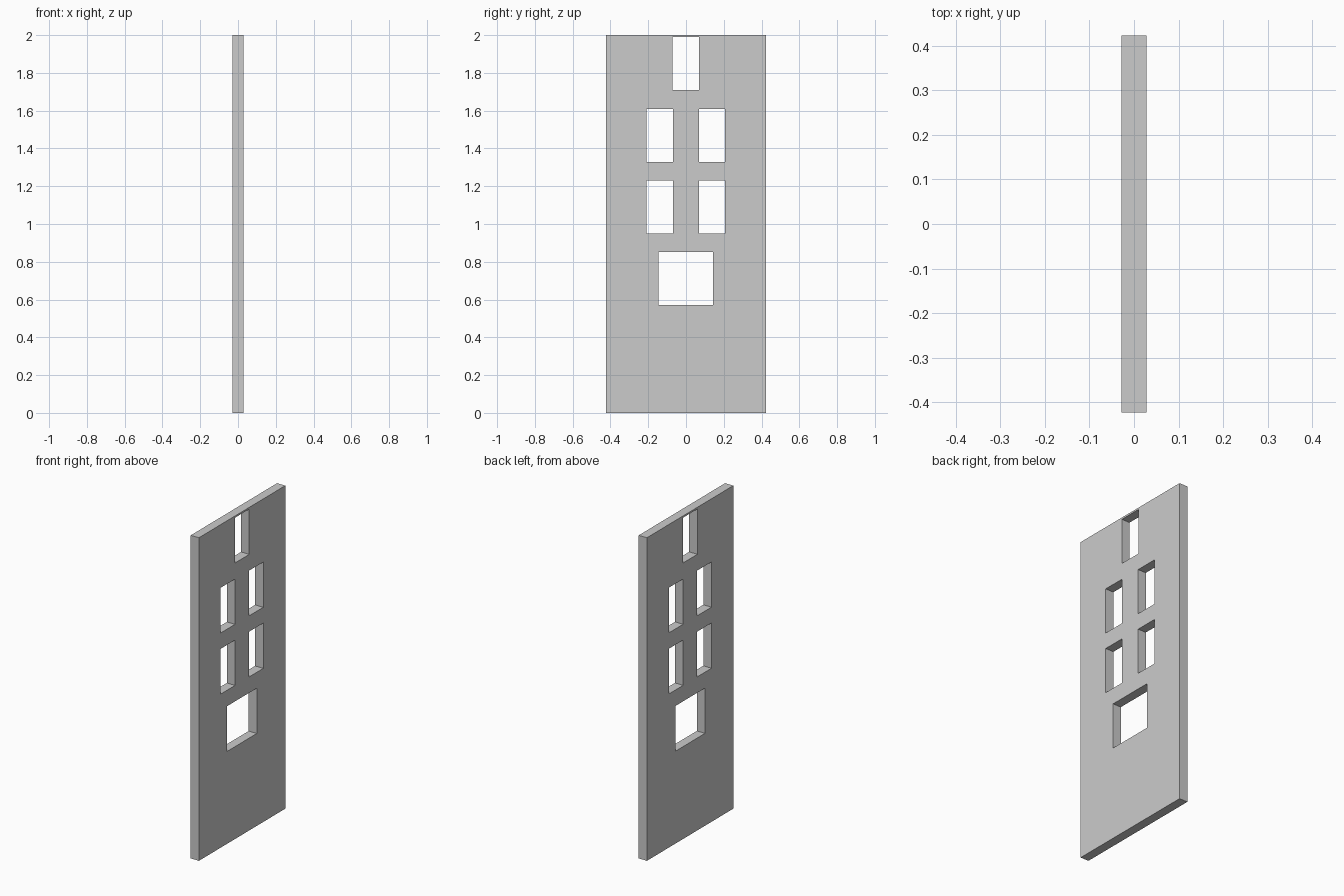
import bpy, bmesh
from mathutils import Matrix, Vector

if "Cube" in bpy.data.objects:
    bpy.data.objects.remove(bpy.data.objects["Cube"])

THICK, HALF_W, HEIGHT = 0.056, 0.4225, 2.0


def boxes_object(name, boxes):
    """One object made of boxes given as (x thickness, y0, y1, z0, z1)."""
    bm = bmesh.new()
    for t, y0, y1, z0, z1 in boxes:
        place = Matrix.Translation((0, (y0 + y1) / 2, (z0 + z1) / 2))
        size = Matrix.Diagonal(Vector((t, y1 - y0, z1 - z0, 1)))
        bmesh.ops.create_cube(bm, size=1, matrix=place @ size)
    mesh = bpy.data.meshes.new(name)
    bm.to_mesh(mesh)
    bm.free()
    obj = bpy.data.objects.new(name, mesh)
    bpy.context.collection.objects.link(obj)
    return obj


# Flat door slab
door = boxes_object("door_panel", [(THICK, -HALF_W, HALF_W, 0, HEIGHT)])

# Window openings: top light, two rows of paired lights, wide lower opening
PANE_H = 0.28
openings = [(-0.071, 0.070, 1.709), (-0.146, 0.144, 0.572)]
for z in (1.329, 0.951):
    openings += [(-0.209, -0.069, z), (0.068, 0.207, z)]
cutter = boxes_object("window_cutter",
                      [(THICK * 3, y0, y1, z, z + PANE_H) for y0, y1, z in openings])
cutter.hide_render = True

# Cut the openings through the slab
cut = door.modifiers.new("window_openings", 'BOOLEAN')
cut.operation = 'DIFFERENCE'
cut.solver = 'EXACT'
cut.object = cutter
bpy.context.view_layer.objects.active = door
door.select_set(True)
bpy.ops.object.modifier_apply(modifier=cut.name)
bpy.data.objects.remove(cutter)
